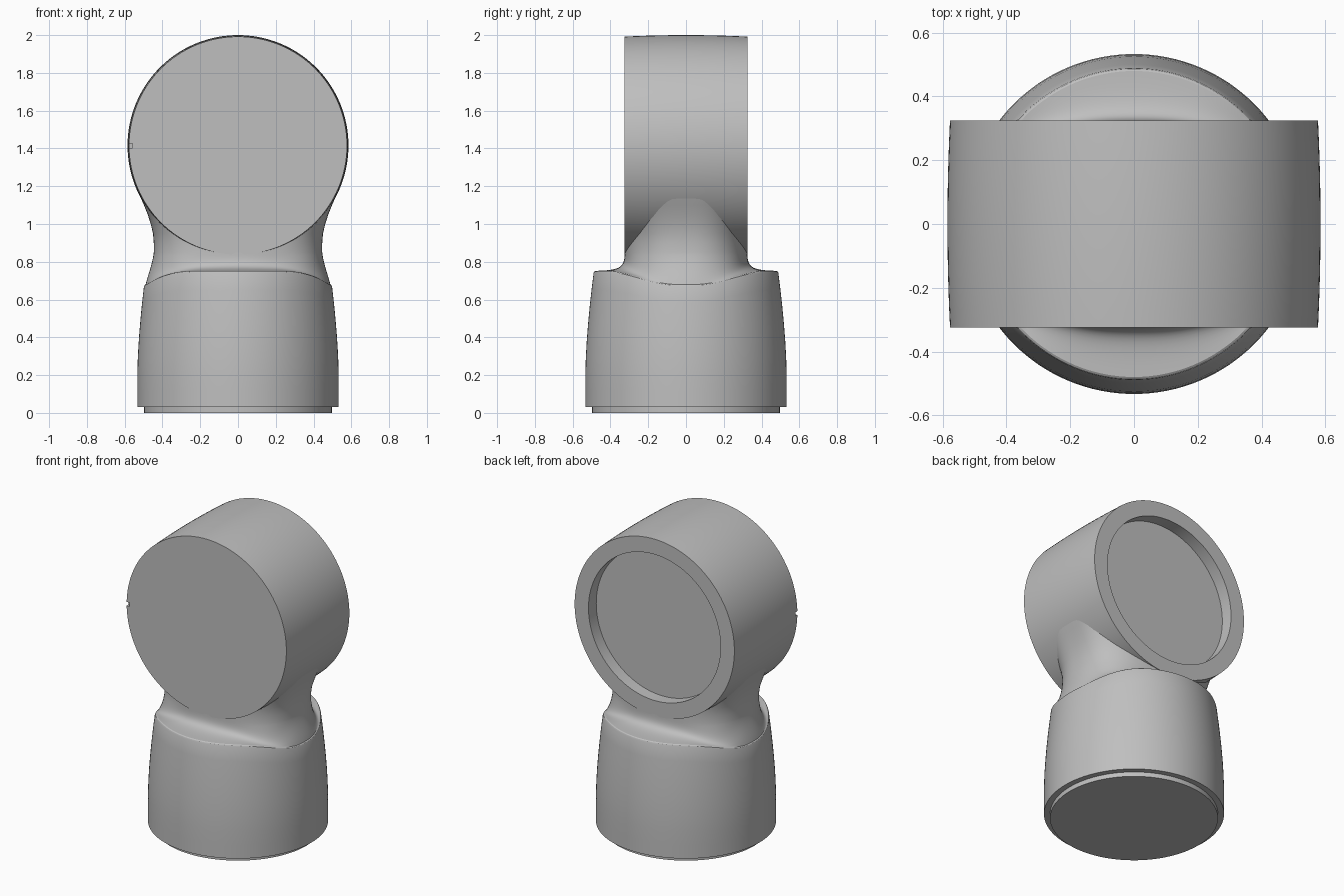
import bpy, bmesh, math
from mathutils import Vector

cube = bpy.data.objects.get("Cube")
if cube:
    bpy.data.objects.remove(cube, do_unlink=True)

SEG = 128
HEAD_Z = 1.415
ANGLES = [2 * math.pi * i / SEG for i in range(SEG)]

grey = bpy.data.materials.new("warm_grey")
grey.use_nodes = True
colour = (0.52, 0.52, 0.52, 1)
grey.diffuse_color = colour
grey.node_tree.nodes["Principled BSDF"].inputs["Base Color"].default_value = colour


def loft(name, rings):
    """Skin a stack of closed rings and cap both ends."""
    bm = bmesh.new()
    loops = [[bm.verts.new(p) for p in ring] for ring in rings]
    for low, high in zip(loops, loops[1:]):
        for i in range(SEG):
            j = (i + 1) % SEG
            bm.faces.new((low[i], low[j], high[j], high[i]))
    bm.faces.new(loops[0][::-1])
    bm.faces.new(loops[-1])
    bmesh.ops.recalc_face_normals(bm, faces=bm.faces)
    mesh = bpy.data.meshes.new(name)
    bm.to_mesh(mesh)
    bm.free()
    obj = bpy.data.objects.new(name, mesh)
    bpy.context.collection.objects.link(obj)
    mesh.materials.append(grey)
    return obj


def head_ring(r, y):
    return [(r * math.cos(a), y, HEAD_Z + r * math.sin(a)) for a in ANGLES]


def cut(obj, cutter):
    mod = obj.modifiers.new("cut", "BOOLEAN")
    mod.operation = "DIFFERENCE"
    mod.solver = "EXACT"
    mod.object = cutter
    bpy.context.view_layer.objects.active = obj
    bpy.ops.object.modifier_apply(modifier=mod.name)
    bpy.data.objects.remove(cutter, do_unlink=True)


def smooth(obj):
    bpy.ops.object.select_all(action="DESELECT")
    obj.select_set(True)
    bpy.context.view_layer.objects.active = obj
    bpy.ops.object.shade_smooth_by_angle(angle=math.radians(30))


def step(t):
    t = min(max(t, 0), 1)
    return t * t * (3 - 2 * t)


def base_radius(z):
    return 0.533 - 0.045 * (max(z - 0.2, 0) / 0.55) ** 1.6


def oval_radius(a, width, depth, power):
    total = abs(math.cos(a) / width) ** power + abs(math.sin(a) / depth) ** power
    return total ** (-1 / power)


def shoulder(a):
    """Radius and height pairs up the base, over the shelf and into the neck."""
    front = step((abs(math.sin(a)) - 0.1) / 0.8)
    rim_z = 0.68 + 0.072 * front
    pts = [(0.497, 0), (0.497, 0.03), (0.533, 0.03)]
    for k in range(9):
        z = 0.03 + (rim_z - 0.012 - 0.03) * k / 8
        if k:
            pts.append((base_radius(z), z))
    r = base_radius(rim_z)
    start = Vector((r - 0.008, rim_z))
    pts.append((r - 0.002, rim_z - 0.004))
    end = Vector((oval_radius(a, 0.446, 0.325, 2.5), 0.85))
    side_a, side_b = Vector((0.477, 0.73)), Vector((0.452, 0.79))
    front_a = Vector((end.x + 0.1 * (start.x - end.x), rim_z + 0.003))
    front_b = Vector((end.x, rim_z + 0.02))
    p1, p2 = side_a.lerp(front_a, front), side_b.lerp(front_b, front)
    for k in range(15):
        t = k / 14
        u = 1 - t
        pts.append(tuple(start * u**3 + p1 * 3 * u * u * t + p2 * 3 * u * t * t + end * t**3))
    # Neck widens until it meets the drum
    for z, width, depth, power in ((0.9, 0.446, 0.324, 2.5), (0.95, 0.45, 0.322, 2.6),
                                   (1.0, 0.462, 0.32, 2.8), (1.05, 0.478, 0.318, 3.0),
                                   (1.1, 0.498, 0.316, 3.3), (1.15, 0.52, 0.314, 3.7),
                                   (1.2, 0.539, 0.312, 4.0), (1.3, 0.56, 0.3, 4.0)):
        pts.append((oval_radius(a, width, depth, power), z))
    return pts


# Base and neck as one blended body, kept clear of the drum recess
columns = [shoulder(a) for a in ANGLES]
rings = [[(c[k][0] * math.cos(a), c[k][0] * math.sin(a), c[k][1])
          for a, c in zip(ANGLES, columns)] for k in range(len(columns[0]))]
body = loft("base_and_neck", rings)
cut(body, loft("recess_cutter", [head_ring(0.52, 0.2), head_ring(0.52, 0.5)]))
smooth(body)

# Drum head: slightly barrelled, flat front, round recess in the back
profile = []
for k in range(13):
    y = -0.325 + 0.65 * k / 12
    profile.append((0.585 - 0.008 * (y / 0.325) ** 2, y))
profile += [(0.477, 0.325), (0.477, 0.245)]
drum = loft("drum_head", [head_ring(r, y) for r, y in profile])

# Small notch in the front rim
bpy.ops.mesh.primitive_cube_add(size=1, location=(-0.575, -0.325, HEAD_Z))
notch = bpy.context.object
notch.scale = (0.035, 0.04, 0.025)
bpy.context.view_layer.update()
cut(drum, notch)
smooth(drum)
